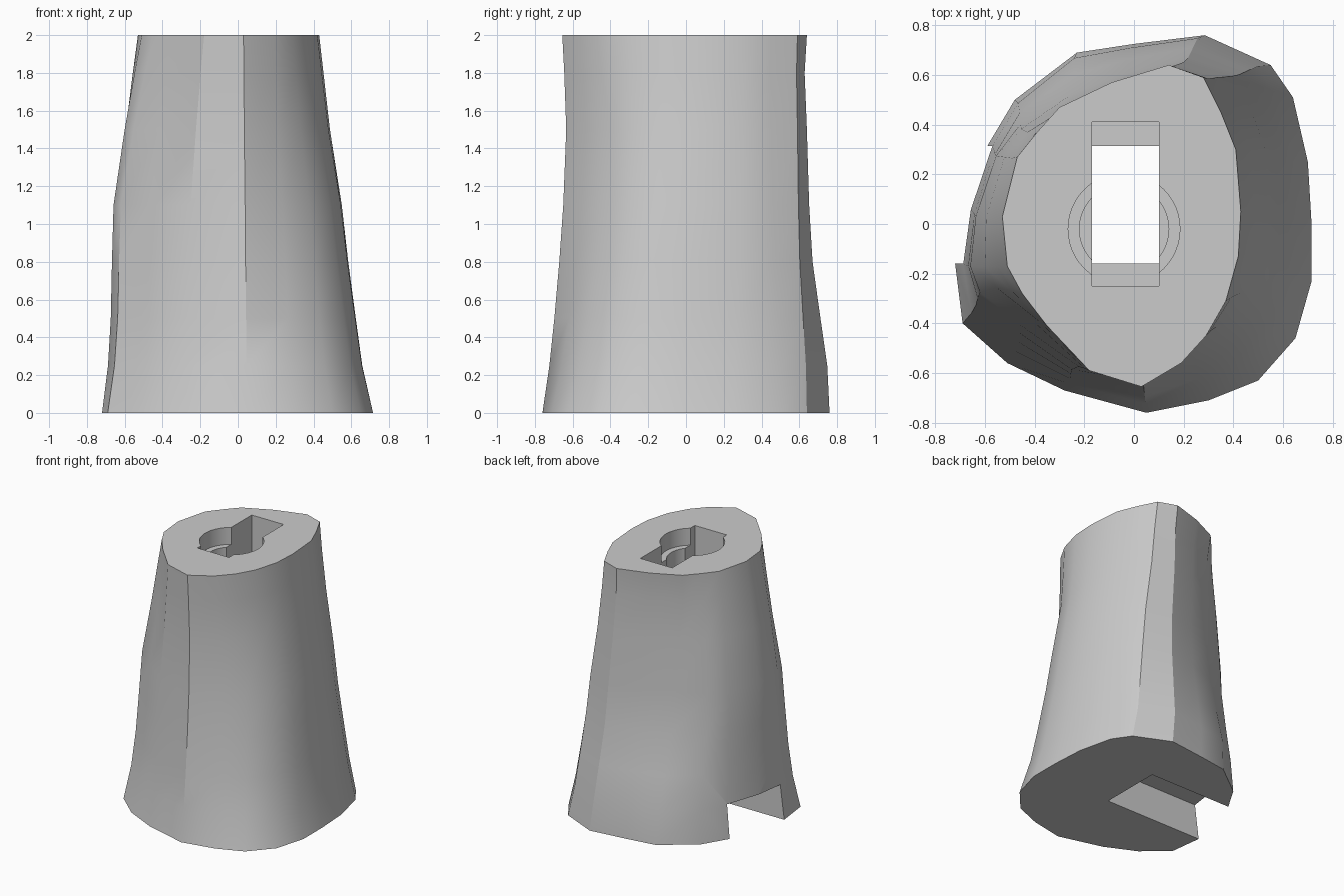
import bpy
import bmesh
from math import radians
from mathutils import Matrix

default = bpy.data.objects.get("Cube")
if default:
    bpy.data.objects.remove(default, do_unlink=True)


def make_material(name, grey):
    mat = bpy.data.materials.new(name)
    mat.use_nodes = True
    colour = (grey, grey, grey, 1)
    mat.diffuse_color = colour
    mat.node_tree.nodes["Principled BSDF"].inputs["Base Color"].default_value = colour
    return mat


def add_object(name, mesh_builder):
    mesh = bpy.data.meshes.new(name)
    obj = bpy.data.objects.new(name, mesh)
    bpy.context.collection.objects.link(obj)
    bm = bmesh.new()
    mesh_builder(bm)
    bmesh.ops.recalc_face_normals(bm, faces=bm.faces[:])
    bm.to_mesh(mesh)
    bm.free()
    return obj


# Matching outline points: foot x, foot y, top x, top y
outline = [
    (.715, -.23, .42, -.13), (.715, 0, .43, .05), (.7, .25, .41, .3),
    (.64, .51, .35, .45), (.55, .64, .28, .59), (.285, .76, .14, .64),
    (0, .725, -.09, .57), (-.23, .69, -.3, .47), (-.48, .5, -.39, .37),
    (-.59, .315, -.47, .27), (-.68, .06, -.53, .03), (-.72, -.16, -.51, -.17),
    (-.69, -.4, -.45, -.28), (-.51, -.56, -.35, -.41), (-.28, -.67, -.18, -.59),
    (.05, -.76, .03, -.655), (.3, -.71, .19, -.56), (.5, -.63, .29, -.45),
    (.65, -.46, .37, -.31),
]

# How far each side has moved from foot to top at each level
levels = [0, .25, .5, .8, 1.1, 1.5, 1.8, 2]
taper_left = [0, .2, .32, .46, .58, .8, .92, 1]
taper_right = [0, .15, .22, .25, .29, .57, .82, 1]
taper_back = [0, .1, .4, .75, .9, 1, 1.1, 1]
taper_front = [0, .35, .6, .85, 1.05, 1.2, 1.1, 1]


def build_body(bm):
    rings = []
    for level, left, right, back, front in zip(
            levels, taper_left, taper_right, taper_back, taper_front):
        ring = []
        for foot_x, foot_y, top_x, top_y in outline:
            blend_x = left if foot_x > 0 else right
            blend_y = back if foot_y > 0 else front
            ring.append(bm.verts.new((
                foot_x + (top_x - foot_x) * blend_x,
                foot_y + (top_y - foot_y) * blend_y,
                level)))
        rings.append(ring)
    for lower, upper in zip(rings, rings[1:]):
        for i in range(len(outline)):
            j = (i + 1) % len(outline)
            bm.faces.new((lower[i], lower[j], upper[j], upper[i]))
    bm.faces.new(rings[0][::-1])
    bm.faces.new(rings[-1])


def box_cutter(name, low, high):
    size = [b - a for a, b in zip(low, high)]
    centre = [(a + b) / 2 for a, b in zip(low, high)]
    matrix = Matrix.Translation(centre) @ Matrix.Diagonal((*size, 1))
    return add_object(name, lambda bm: bmesh.ops.create_cube(bm, size=1, matrix=matrix))


def round_cutter(name, radius, floor, ceiling):
    matrix = Matrix.Translation((-.04, -.02, (floor + ceiling) / 2))
    return add_object(name, lambda bm: bmesh.ops.create_cone(
        bm, cap_ends=True, segments=48, radius1=radius, radius2=radius,
        depth=ceiling - floor, matrix=matrix))


def cut(target, cutter):
    cutter.hide_render = True
    modifier = target.modifiers.new(cutter.name, "BOOLEAN")
    modifier.operation = "DIFFERENCE"
    modifier.solver = "EXACT"
    modifier.object = cutter
    bpy.context.view_layer.objects.active = target
    bpy.ops.object.modifier_apply(modifier=modifier.name)
    bpy.data.objects.remove(cutter, do_unlink=True)


# Tapered body
body = add_object("tapered_body", build_body)
body.data.materials.append(make_material("plain grey", .6))

# Stepped round recess, rectangular shaft and side slot at the foot
cut(body, round_cutter("recess_cutter", .225, 1.87, 2.2))
cut(body, round_cutter("bore_cutter", .18, 1.7, 2.1))
cut(body, box_cutter("shaft_cutter", (-.17, -.25, .25), (.1, .41, 2.3)))
cut(body, box_cutter("slot_cutter", (-1, -.16, -.2), (.1, .315, .26)))

# Smooth sides with crisp rims
bpy.ops.object.select_all(action="DESELECT")
body.select_set(True)
bpy.context.view_layer.objects.active = body
bpy.ops.object.shade_smooth_by_angle(angle=radians(30))
